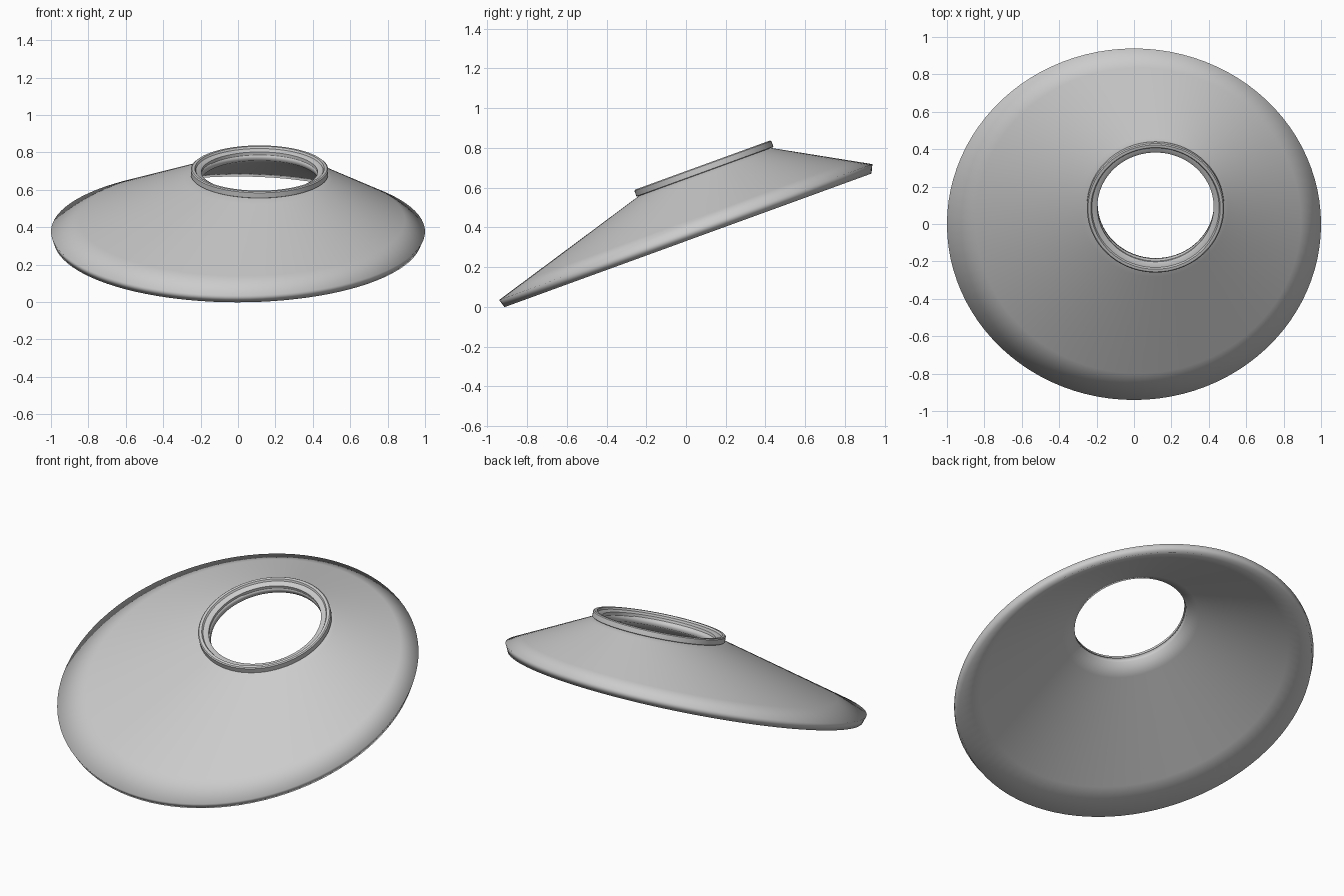
import bpy, bmesh
from math import cos, sin, tau, radians
from mathutils import Matrix, Vector

if "Cube" in bpy.data.objects:
    bpy.data.objects.remove(bpy.data.objects["Cube"])

SEG = 96
TOP = Vector((0.115, 0.195))      # sideways shift of the neck opening
PLACE = Matrix.Translation((0, 0.0135, 0.336)) @ Matrix.Rotation(radians(20), 4, 'X')


def lathe(name, rings, angle):
    """Skin a closed loop of circles: (radius, height, fraction of sideways shift)."""
    bm = bmesh.new()
    loops = []
    for r, h, s in rings:
        loops.append([bm.verts.new(PLACE @ Vector((
            TOP.x * s + r * cos(tau * i / SEG),
            TOP.y * s + r * sin(tau * i / SEG), h))) for i in range(SEG)])
    for a, b in zip(loops, loops[1:] + loops[:1]):
        for i in range(SEG):
            j = (i + 1) % SEG
            bm.faces.new((a[i], a[j], b[j], b[i]))
    bmesh.ops.recalc_face_normals(bm, faces=bm.faces)
    me = bpy.data.meshes.new(name)
    bm.to_mesh(me)
    bm.free()
    ob = bpy.data.objects.new(name, me)
    bpy.context.collection.objects.link(ob)
    bpy.ops.object.select_all(action='DESELECT')
    ob.select_set(True)
    bpy.context.view_layer.objects.active = ob
    bpy.ops.object.shade_smooth_by_angle(angle=radians(angle))
    return ob


def outer(t):
    """Point on the outside of the slanted cone, rim (0) to neck (1)."""
    return (1 - 0.65 * t, 0.043 + 0.253 * t, t)


def inner(t):
    """Matching point on the underside."""
    return (0.983 - 0.65 * t, 0.253 * t, t - 0.02)


# thick slanted shell: outside, neck wall, underside, rim edge
lathe("shade_shell",
      [outer(t) for t in (0, 0.2, 0.6, 0.93, 1)] + [(0.311, 0.298, 1)]
      + [inner(t) for t in (1.034, 0.93, 0.6, 0.2, 0)], 180)

# stepped collar around the opening
collar = [(0.362, 0.294), (0.367, 0.297), (0.367, 0.326), (0.361, 0.331),
          (0.346, 0.331), (0.340, 0.321), (0.321, 0.318), (0.311, 0.312),
          (0.311, 0.294)]
lathe("neck_collar", [(r, h, 1) for r, h in collar], 35)
